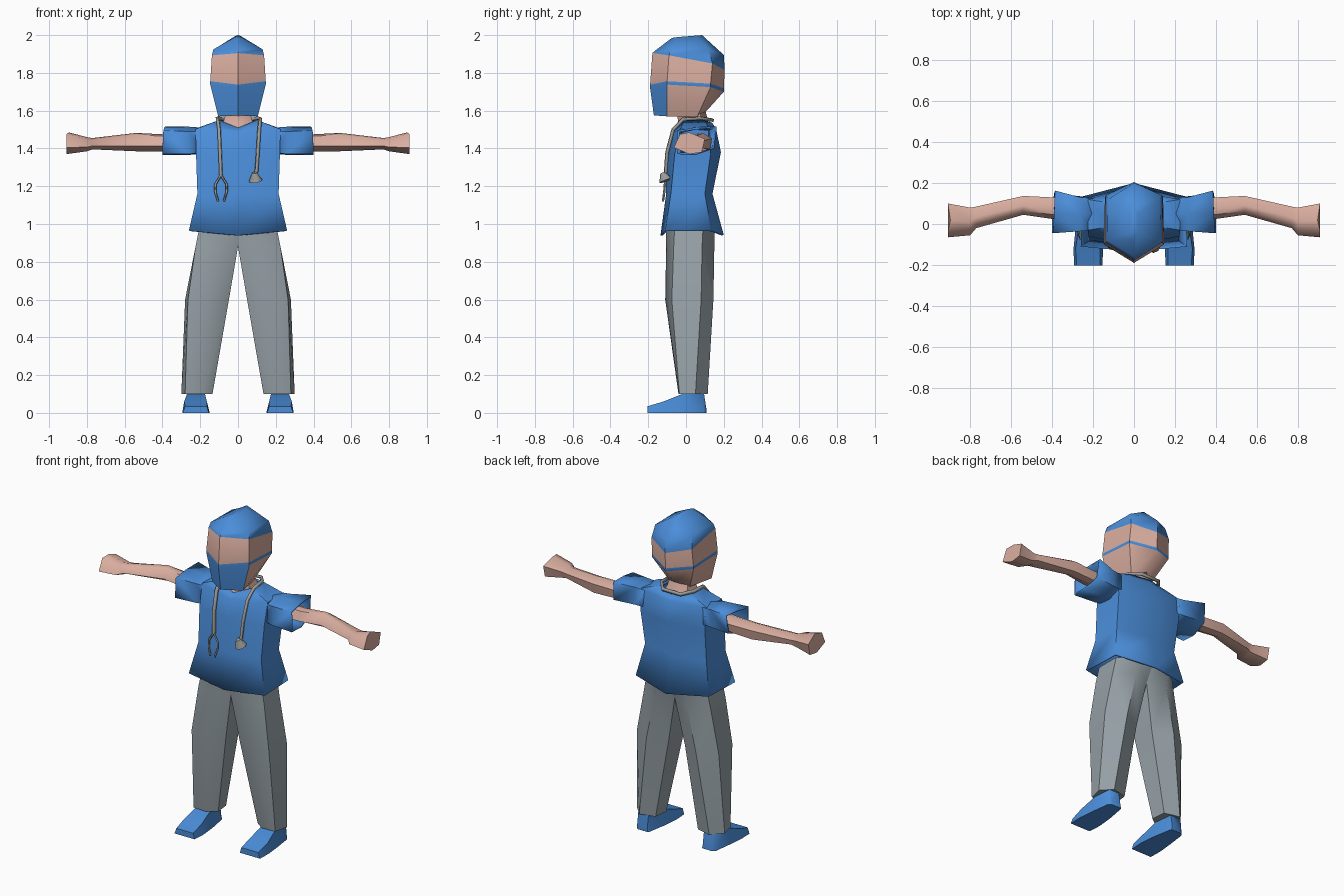
import bpy, bmesh, math

if "Cube" in bpy.data.objects:
    bpy.data.objects.remove(bpy.data.objects["Cube"])


def material(name, rgb):
    m = bpy.data.materials.new(name)
    m.diffuse_color = (*rgb, 1)
    m.use_nodes = True
    m.node_tree.nodes["Principled BSDF"].inputs["Base Color"].default_value = m.diffuse_color
    return m


BLUE = material("scrub blue", (0.07, 0.27, 0.70))
SKIN = material("skin", (0.70, 0.42, 0.35))
GREY = material("trouser grey", (0.31, 0.36, 0.39))
METAL = material("tube grey", (0.33, 0.33, 0.32))


def loft(name, rings, mats, caps=(True, True), rule=None, mirror=False, thick=0):
    """Skin a list of equal-length rings; rule(row, segment) picks the material."""
    bm = bmesh.new()
    rows = [[bm.verts.new(p) for p in r] for r in rings]
    n = len(rows[0])
    for i in range(len(rows) - 1):
        for j in range(n):
            k = (j + 1) % n
            f = bm.faces.new((rows[i][j], rows[i][k], rows[i + 1][k], rows[i + 1][j]))
            f.material_index = rule(i, j) if rule else 0
    if caps[0]:
        bm.faces.new(rows[0][::-1])
    if caps[1]:
        bm.faces.new(rows[-1]).material_index = rule(len(rows) - 2, 0) if rule else 0
    bmesh.ops.recalc_face_normals(bm, faces=bm.faces)
    me = bpy.data.meshes.new(name)
    bm.to_mesh(me)
    bm.free()
    for m in mats:
        me.materials.append(m)
    ob = bpy.data.objects.new(name, me)
    bpy.context.collection.objects.link(ob)
    if thick:
        s = ob.modifiers.new("cloth", 'SOLIDIFY')
        s.thickness, s.offset = thick, -1
    if mirror:
        ob.modifiers.new("mirror", 'MIRROR').use_mirror_merge = False
    return ob


def sym(front, side_front, side_back, back):
    """Six-sided ring symmetric in x."""
    flip = lambda p: (-p[0], p[1], p[2])
    return [front, side_front, side_back, back, flip(side_back), flip(side_front)]


def level(z, pts):
    return [(x, y, z) for x, y in pts]


# Head with face mask, strap and cap
strap = sym((0, -.19, 1.72), (.147, -.10, 1.738), (.142, .13, 1.725), (0, .2, 1.70))
head_rings = [
    sym((0, -.17, 1.575), (.105, -.10, 1.57), (.07, .06, 1.57), (0, .11, 1.60)),
    strap,
    [(x, y, z + .018) for x, y, z in strap],
    sym((0, -.178, 1.905), (.138, -.09, 1.893), (.138, .14, 1.85), (0, .205, 1.815)),
    sym((0, -.16, 1.92), (.13, -.08, 1.925), (.127, .12, 1.925), (0, .2, 1.895)),
    sym((0, -.075, 1.985), (.015, -.04, 1.99), (.015, .05, 1.995), (0, .085, 2.0)),
]


def head_rule(row, seg):
    if row == 0:
        return 1 if seg in (0, 5) else 0
    return 0 if row == 2 else 1


loft("head", head_rings, [SKIN, BLUE], rule=head_rule)

# Neck
loft("neck", [
    sym((0, -.055, 1.49), (.09, -.01, 1.51), (.09, .10, 1.51), (0, .13, 1.51)),
    sym((0, -.04, 1.53), (.075, 0, 1.55), (.07, .085, 1.55), (0, .115, 1.55)),
    sym((0, -.05, 1.60), (.06, 0, 1.60), (.06, .07, 1.60), (0, .10, 1.61)),
], [SKIN])

# Shirt body, open at hem and collar
loft("shirt", [
    sym((0, -.135, .94), (.26, -.11, .965), (.25, .135, .965), (0, .2, .942)),
    sym((0, -.105, 1.16), (.215, -.08, 1.16), (.21, .10, 1.16), (0, .14, 1.16)),
    sym((0, -.105, 1.38), (.222, -.06, 1.37), (.22, .13, 1.37), (0, .185, 1.38)),
    sym((0, -.075, 1.48), (.225, -.03, 1.502), (.225, .12, 1.505), (0, .16, 1.50)),
    sym((0, -.05, 1.51), (.10, -.01, 1.55), (.10, .10, 1.55), (0, .14, 1.535)),
], [BLUE], caps=(False, False), thick=.012)

# Sleeves, open at the cuff
loft("sleeves", [
    [(.19, -.03, 1.38), (.19, -.03, 1.49), (.19, .05, 1.51),
     (.19, .125, 1.50), (.19, .13, 1.40), (.19, .05, 1.37)],
    [(.26, -.033, 1.37), (.26, -.035, 1.49), (.26, .05, 1.515),
     (.26, .13, 1.505), (.26, .135, 1.40), (.26, .05, 1.366)],
    [(.40, -.045, 1.37), (.395, -.045, 1.495), (.39, .05, 1.512),
     (.385, .163, 1.517), (.39, .15, 1.40), (.40, .05, 1.365)],
], [BLUE], caps=(False, False), mirror=True, thick=.012)


# Arms and fists
def arm_ring(x, y0, y1, z0, z1, lean=0):
    ym, zm = (y0 + y1) / 2, (z0 + z1) / 2
    return [(x, y0, zm - .2 * (z1 - z0)), (x, y0 + .2 * (y1 - y0), z1 - .01), (x - lean, ym, z1),
            (x, y1, zm + .2 * (z1 - z0)), (x, y1 - .1 * (y1 - y0), z0 + .01), (x, ym, z0)]


loft("arms", [
    arm_ring(.22, .015, .13, 1.385, 1.48),
    arm_ring(.40, .025, .13, 1.385, 1.475),
    arm_ring(.54, .045, .137, 1.385, 1.482),
    arm_ring(.77, -.02, .085, 1.395, 1.455),
    arm_ring(.80, -.055, .08, 1.385, 1.46),
    arm_ring(.908, -.065, .10, 1.37, 1.485, .012),
], [SKIN], mirror=True)

# Trouser legs
loft("trousers", [
    level(.98, [(0, -.09), (.12, -.105), (.205, -.06), (.205, .09), (.12, .15), (0, .165)]),
    level(.88, [(0, -.07), (.11, -.105), (.225, -.065), (.225, .085), (.11, .15), (0, .11)]),
    level(.60, [(.048, -.05), (.15, -.11), (.265, -.075), (.28, .08), (.17, .145), (.055, .09)]),
    level(.10, [(.135, 0), (.19, -.04), (.28, -.035), (.30, .05), (.24, .115), (.145, .09)]),
], [GREY], mirror=True)


# Shoes: slices from heel to toe
def shoe_slice(y, xa, xb, xc, xd, z):
    return [(xa, y, 0), (xb, y, 0), (xc, y, z), (xd, y, z)]


loft("shoes", [
    shoe_slice(.108, .185, .255, .25, .19, .02),
    shoe_slice(.095, .18, .27, .26, .19, .105),
    shoe_slice(-.02, .16, .285, .27, .175, .10),
    shoe_slice(-.12, .15, .295, .285, .165, .06),
    shoe_slice(-.203, .155, .293, .28, .165, .035),
], [BLUE], mirror=True)


# Stethoscope tubing
def tube(name, pts, radius):
    cu = bpy.data.curves.new(name, 'CURVE')
    cu.dimensions = '3D'
    cu.bevel_depth, cu.bevel_resolution, cu.use_fill_caps = radius, 0, True
    sp = cu.splines.new('POLY')
    sp.points.add(len(pts) - 1)
    for p, co in zip(sp.points, pts):
        p.co = (*co, 1)
    cu.materials.append(METAL)
    bpy.context.collection.objects.link(bpy.data.objects.new(name, cu))


tube("stethoscope_tube", [
    (-.09, -.108, 1.26), (-.095, -.10, 1.38), (-.10, -.068, 1.50), (-.108, -.015, 1.555),
    (-.11, .08, 1.56), (-.06, .14, 1.55), (.06, .14, 1.55), (.11, .08, 1.56),
    (.118, -.015, 1.555), (.112, -.068, 1.50), (.105, -.10, 1.38), (.097, -.108, 1.27)], .011)
for side, label in ((-1, "left"), (1, "right")):
    tube("earpiece_" + label, [
        (-.09, -.108, 1.26), (-.09 + side * .03, -.112, 1.21),
        (-.09 + side * .03, -.115, 1.17), (-.09 + side * .015, -.122, 1.12)], .006)

# Chest piece
bpy.ops.mesh.primitive_cone_add(vertices=8, radius1=.036, radius2=.014, depth=.045,
                                location=(.09, -.115, 1.25), rotation=(.35, -.15, 0))
bell = bpy.context.object
bell.name = "chest_piece"
bell.data.materials.append(METAL)

# Soft shading with crisp folds
bpy.ops.object.select_all(action='DESELECT')
for ob in bpy.context.scene.objects:
    if ob.type == 'MESH':
        ob.select_set(True)
        bpy.context.view_layer.objects.active = ob
bpy.ops.object.shade_smooth_by_angle(angle=math.radians(50))
